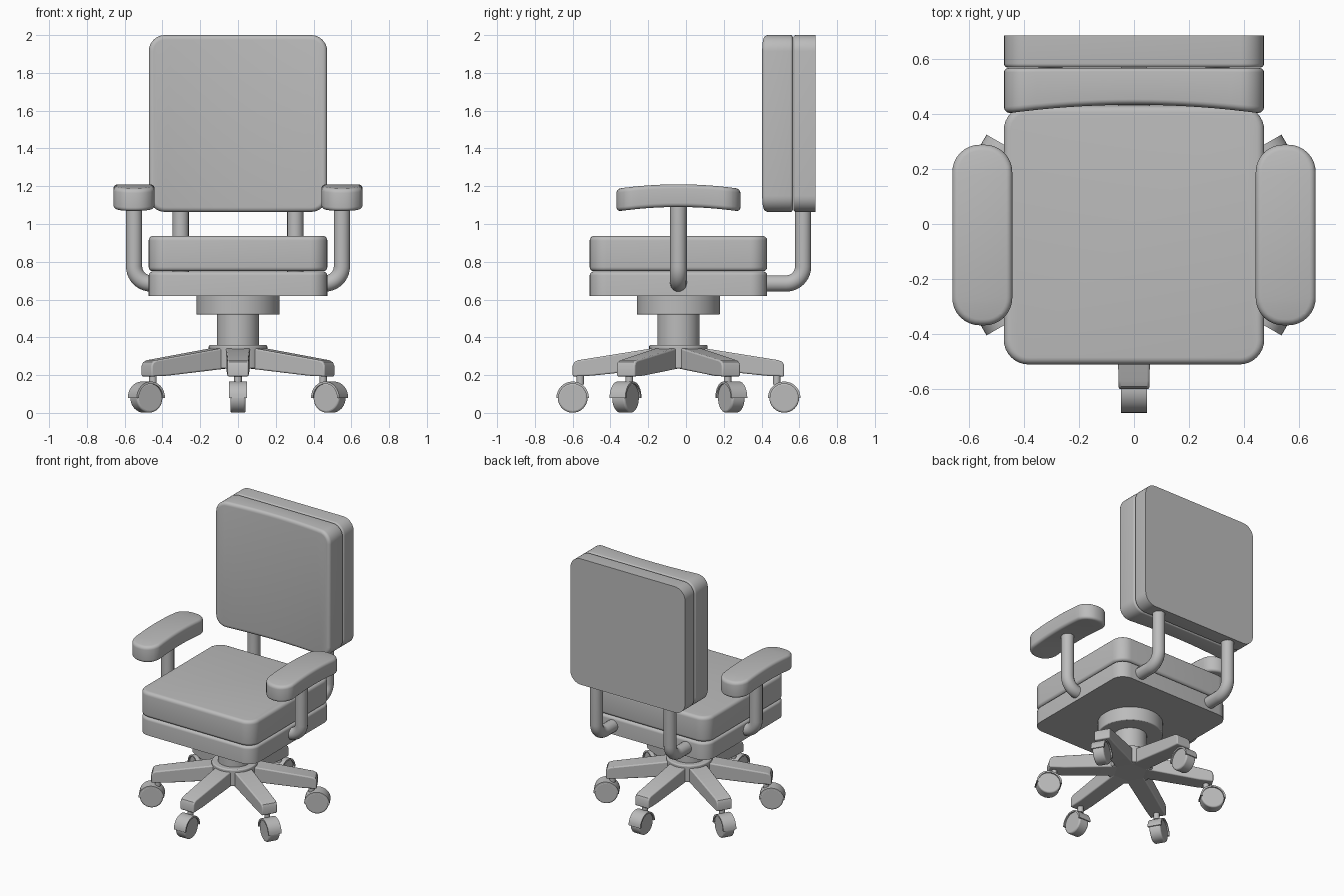
import bpy, bmesh
from math import sin, cos, pi, radians
from mathutils import Matrix, Vector

if "Cube" in bpy.data.objects:
    bpy.data.objects.remove(bpy.data.objects["Cube"])

GREY = bpy.data.materials.new("plain_grey")
GREY.use_nodes = True
GREY.diffuse_color = (0.5, 0.5, 0.5, 1)
GREY.node_tree.nodes["Principled BSDF"].inputs["Base Color"].default_value = (0.5, 0.5, 0.5, 1)

CY = -0.04           # centre line of the pedestal and arms
SEAT_PIPE_Z = 0.685  # height at which the pipes enter the seat base


def smooth(obj):
    bpy.ops.object.select_all(action='DESELECT')
    obj.select_set(True)
    bpy.context.view_layer.objects.active = obj
    bpy.ops.object.shade_smooth_by_angle(angle=radians(35))


def finish(name, bm, matrix=Matrix(), bevel=0):
    bmesh.ops.recalc_face_normals(bm, faces=bm.faces)
    mesh = bpy.data.meshes.new(name)
    bm.to_mesh(mesh)
    bm.free()
    mesh.materials.append(GREY)
    obj = bpy.data.objects.new(name, mesh)
    bpy.context.collection.objects.link(obj)
    obj.matrix_world = matrix
    if bevel:
        mod = obj.modifiers.new("soft_edges", 'BEVEL')
        mod.width = bevel
        mod.segments = 3
        mod.limit_method = 'ANGLE'
        mod.angle_limit = radians(40)
    smooth(obj)
    return obj


def outline(hx, hy, r, steps=8):
    """Rounded rectangle, counter-clockwise."""
    pts = []
    for k, (sx, sy) in enumerate([(1, 1), (-1, 1), (-1, -1), (1, -1)]):
        for i in range(steps + 1):
            a = (k + i / steps) * pi / 2
            pts.append((sx * (hx - r) + r * cos(a), sy * (hy - r) + r * sin(a)))
    return pts


def slab(name, hx, hy, r, z0, z1, low, high, matrix=Matrix(), cut=None, warp=None):
    """Rounded slab with rounded lower and upper rims, optionally cut into strips and warped."""
    steps = 5
    rings = []
    for i in range(steps + 1 if low else 1):
        a = i / steps * pi / 2
        rings.append((low * (1 - sin(a)), z0 + low * (1 - cos(a))))
    for i in range(steps + 1 if high else 1):
        a = i / steps * pi / 2
        rings.append((high * (1 - cos(a)), z1 - high * (1 - sin(a))))
    bm = bmesh.new()
    loops = [[bm.verts.new((x, y, z)) for x, y in outline(hx - d, hy - d, r - d)] for d, z in rings]
    bm.faces.new(loops[0])
    bm.faces.new(loops[-1])
    for a, b in zip(loops, loops[1:]):
        for i in range(len(a)):
            j = (i + 1) % len(a)
            bm.faces.new((a[i], a[j], b[j], b[i]))
    if cut is not None:
        half = (hx, hy)[cut]
        normal = Vector((cut == 0, cut == 1, 0))
        for i in range(1, 16):
            bmesh.ops.bisect_plane(bm, geom=bm.verts[:] + bm.edges[:] + bm.faces[:],
                                   plane_co=normal * half * (i / 8 - 1), plane_no=normal)
    if warp:
        for v in bm.verts:
            v.co.z += warp(v.co)
    return finish(name, bm, matrix)


def cylinder(name, r, z0, z1, matrix=Matrix(), bevel=0.0, sides=48):
    bm = bmesh.new()
    bmesh.ops.create_cone(bm, cap_ends=True, segments=sides, radius1=r, radius2=r, depth=z1 - z0,
                          matrix=Matrix.Translation((0, 0, (z0 + z1) / 2)))
    return finish(name, bm, matrix, bevel)


def prism(name, pts, width, matrix, bevel):
    """Side profile in x and z, given a half width that may vary along x."""
    bm = bmesh.new()
    sides = [[bm.verts.new((x, s * width(x), z)) for x, z in pts] for s in (-1, 1)]
    for side in sides:
        bm.faces.new(side)
    a, b = sides
    for i in range(len(a)):
        j = (i + 1) % len(a)
        bm.faces.new((a[i], a[j], b[j], b[i]))
    return finish(name, bm, matrix, bevel)


def bent_pipe(name, start, corner, end, radius, bend):
    """Round pipe with one curved elbow."""
    start, corner, end = map(Vector, (start, corner, end))
    u, v = (start - corner).normalized(), (end - corner).normalized()
    path = [start]
    for i in range(11):
        a = i / 10 * pi / 2
        path.append(corner + u * bend * (1 - sin(a)) + v * bend * (1 - cos(a)))
    path.append(end)
    curve = bpy.data.curves.new(name, 'CURVE')
    curve.dimensions = '3D'
    curve.bevel_depth = radius
    curve.bevel_resolution = 5
    curve.use_fill_caps = True
    spline = curve.splines.new('POLY')
    spline.points.add(len(path) - 1)
    for p, co in zip(spline.points, path):
        p.co = (*co, 1)
    curve.materials.append(GREY)
    obj = bpy.data.objects.new(name, curve)
    bpy.context.collection.objects.link(obj)
    bpy.ops.object.select_all(action='DESELECT')
    obj.select_set(True)
    bpy.context.view_layer.objects.active = obj
    bpy.ops.object.convert(target='MESH')
    smooth(bpy.context.view_layer.objects.active)


# Seat
seat_place = Matrix.Translation((0, CY, 0))
slab("seat_base", 0.473, 0.47, 0.09, 0.62, 0.748, 0, 0.02, seat_place)
slab("seat_cushion", 0.473, 0.47, 0.09, 0.75, 0.937, 0.022, 0.025, seat_place)

# Backrest, built lying down and turned upright to face the front
upright = Matrix.Translation((0, 0, 1.532)) @ Matrix.Rotation(pi / 2, 4, 'X')
slab("back_panel", 0.472, 0.468, 0.085, -0.685, -0.568, 0, 0.015, upright)
slab("back_cushion", 0.472, 0.468, 0.085, -0.566, -0.4, 0.015, 0.025, upright, cut=0,
     warp=lambda c: -0.033 * (1 - (c.x / 0.472) ** 2) * (c.z + 0.566) / 0.166)

# Pipes and armrests on both sides
for side, s in (("right", -1), ("left", 1)):
    bent_pipe(side + "_back_pipe", (s * 0.303, 0.38, SEAT_PIPE_Z), (s * 0.303, 0.62, SEAT_PIPE_Z),
              (s * 0.303, 0.62, 1.1), 0.044, 0.09)
    bent_pipe(side + "_arm_pipe", (s * 0.43, CY, SEAT_PIPE_Z), (s * 0.55, CY, SEAT_PIPE_Z),
              (s * 0.55, CY, 1.12), 0.044, 0.09)
    slab(side + "_armrest", 0.109, 0.328, 0.1, 1.09, 1.21, 0.022, 0.022,
         Matrix.Translation((s * 0.551, CY, 0)), cut=1,
         warp=lambda c: -0.024 * (c.y / 0.328) ** 2)

# Pedestal
cylinder("swivel_plate", 0.22, 0.52, 0.625, seat_place, 0.006)
cylinder("column", 0.112, 0.34, 0.53, seat_place)
cylinder("hub", 0.155, 0.235, 0.36, seat_place, 0.008)

# Six legs with hooded casters
leg_profile = [(0.08, 0.237), (0.46, 0.197), (0.56, 0.193), (0.56, 0.25), (0.551, 0.269),
               (0.53, 0.279), (0.13, 0.343), (0.08, 0.343)]
WHEEL_R, WHEEL_Z, REACH = 0.079, 0.08, 0.56
arc = [i / 16 * pi for i in range(17)]
hood_profile = [(REACH + 0.086 * cos(a), WHEEL_Z + 0.086 * sin(a)) for a in arc]
hood_profile += [(REACH + 0.074 * cos(a), WHEEL_Z + 0.074 * sin(a)) for a in reversed(arc)]
for n in range(6):
    spoke = seat_place @ Matrix.Rotation(radians(60 * n + 30), 4, 'Z')
    prism(f"leg_{n + 1}", leg_profile, lambda x: 0.066 - 0.018 * x, spoke, 0.008)
    cylinder(f"caster_stem_{n + 1}", 0.02, 0.15, 0.21, spoke @ Matrix.Translation((0.52, 0, 0)), 0, 20)
    prism(f"caster_hood_{n + 1}", hood_profile, lambda x: 0.048, spoke, 0)
    axle = spoke @ Matrix.Translation((REACH, 0, WHEEL_Z)) @ Matrix.Rotation(pi / 2, 4, 'X')
    cylinder(f"caster_wheel_{n + 1}", WHEEL_R, -0.04, 0.04, axle, 0.01, 32)
